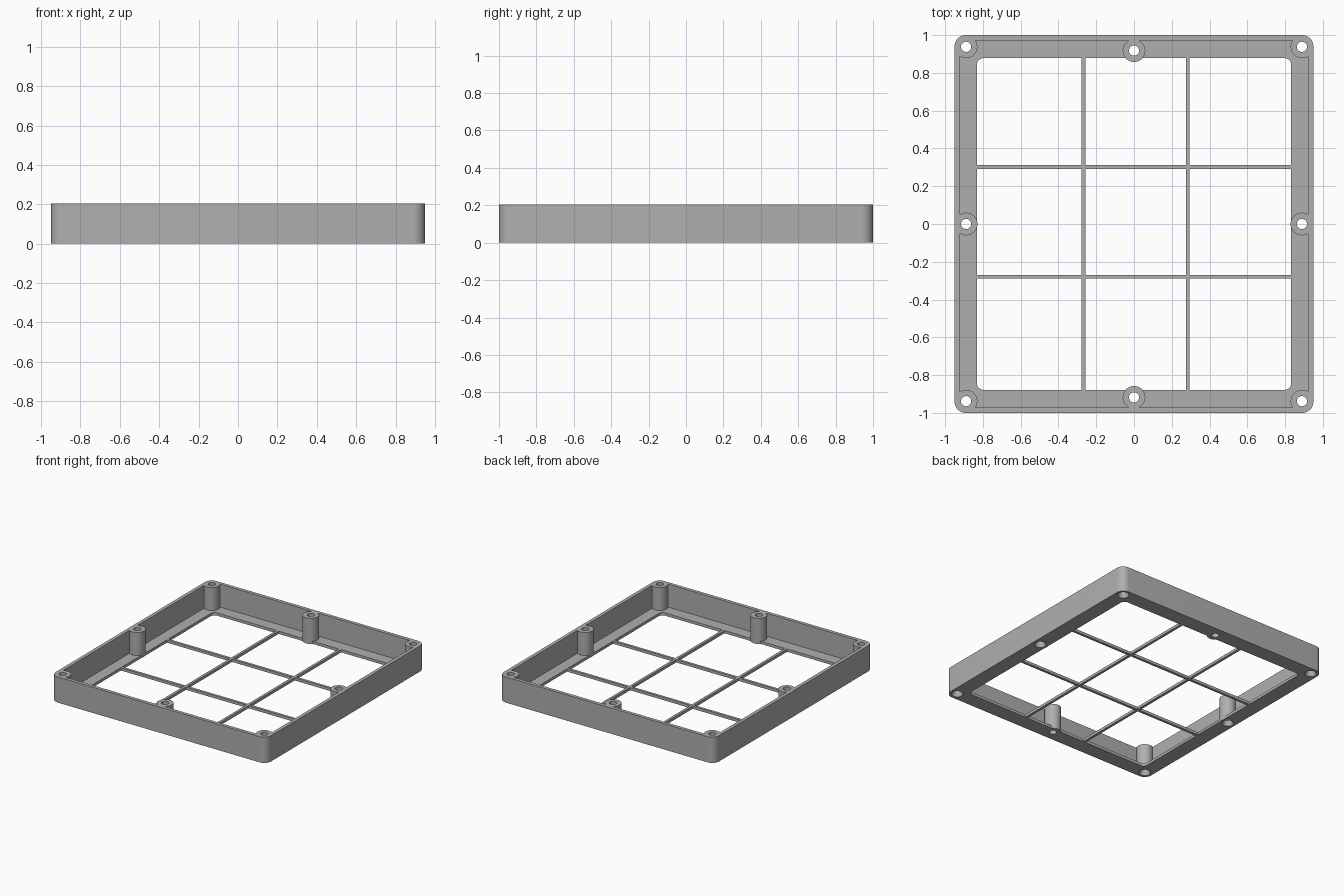
import bpy, bmesh, math
from mathutils import Matrix

cube = bpy.data.objects.get("Cube")
if cube:
    bpy.data.objects.remove(cube, do_unlink=True)

HALF_X, HALF_Y, HEIGHT = 0.95, 1.0, 0.205
WALL, FLOOR = 0.028, 0.022
OPEN_X, OPEN_Y = 0.832, 0.878
BOSS_R, HOLE_R = 0.06, 0.027

grey = bpy.data.materials.new("plain grey")
grey.use_nodes = True
grey.diffuse_color = (0.43, 0.43, 0.43, 1)
grey.node_tree.nodes["Principled BSDF"].inputs["Base Color"].default_value = grey.diffuse_color


def add_object(name, bm):
    bmesh.ops.recalc_face_normals(bm, faces=bm.faces)
    mesh = bpy.data.meshes.new(name)
    bm.to_mesh(mesh)
    bm.free()
    mesh.materials.append(grey)
    obj = bpy.data.objects.new(name, mesh)
    bpy.context.collection.objects.link(obj)
    return obj


def rounded_block(name, hx, hy, radius, z0, z1, steps=10):
    bm = bmesh.new()
    ring = []
    for corner, (sx, sy) in enumerate([(1, 1), (-1, 1), (-1, -1), (1, -1)]):
        for i in range(steps + 1):
            a = math.pi / 2 * (corner + i / steps)
            ring.append(bm.verts.new((sx * (hx - radius) + radius * math.cos(a),
                                      sy * (hy - radius) + radius * math.sin(a), z0)))
    face = bm.faces.new(ring)
    top = bmesh.ops.extrude_face_region(bm, geom=[face])["geom"]
    bmesh.ops.translate(bm, vec=(0, 0, z1 - z0),
                        verts=[v for v in top if isinstance(v, bmesh.types.BMVert)])
    return add_object(name, bm)


def pegs(name, points, r0, r1, z0, z1):
    bm = bmesh.new()
    for x, y in points:
        bmesh.ops.create_cone(bm, cap_ends=True, segments=40, radius1=r0, radius2=r1,
                              depth=z1 - z0, matrix=Matrix.Translation((x, y, (z0 + z1) / 2)))
    return add_object(name, bm)


def cut(target, cutter):
    mod = target.modifiers.new("cut", 'BOOLEAN')
    mod.operation = 'DIFFERENCE'
    mod.solver = 'EXACT'
    mod.object = cutter
    bpy.context.view_layer.objects.active = target
    bpy.ops.object.modifier_apply(modifier=mod.name)


# Screw positions: corners, middle of the sides, middle of front and back
sides = [(s * 0.889, y) for s in (-1, 1) for y in (-0.938, 0, 0.938)]
ends = [(0, s * 0.918) for s in (-1, 1)]
screws = sides + ends

# Frame with wall, floor flange and bosses left standing
frame = rounded_block("frame", HALF_X, HALF_Y, 0.06, 0, HEIGHT)
bosses = pegs("boss_keeper", screws, BOSS_R, BOSS_R, -0.3, 0.5)
pocket = rounded_block("pocket_cutter", HALF_X - WALL, HALF_Y - WALL, 0.032, FLOOR, 0.3)
opening = rounded_block("opening_cutter", OPEN_X, OPEN_Y, 0.035, -0.1, 0.25)
for cutter in (pocket, opening):
    cut(cutter, bosses)
    cut(frame, cutter)

# Through holes, with countersinks under the corner and side bosses
drills = pegs("drill_cutter", screws, HOLE_R, HOLE_R, -0.1, 0.4)
sinks = pegs("countersink_cutter", sides, 0.045, 0.02, -0.004, 0.045)
for cutter in (drills, sinks):
    cut(frame, cutter)
for helper in (bosses, pocket, opening, drills, sinks):
    bpy.data.objects.remove(helper, do_unlink=True)


# Thin grid bars across the opening
def bar(name, x, y, hx, hy):
    bm = bmesh.new()
    bmesh.ops.create_cube(bm, size=2, matrix=Matrix.Translation((x, y, FLOOR / 2))
                          @ Matrix.Diagonal((hx, hy, FLOOR / 2, 1)))
    return add_object(name, bm)


for label, x in (("right", -0.267), ("left", 0.285)):
    bar(label + "_long_bar", x, 0, 0.01, OPEN_Y)
for label, y in (("front", -0.279), ("back", 0.302)):
    bar(label + "_cross_bar", 0, y, OPEN_X, 0.01)

# Smooth round walls, sharp rims
bpy.ops.object.select_all(action='DESELECT')
frame.select_set(True)
bpy.context.view_layer.objects.active = frame
bpy.ops.object.shade_smooth_by_angle(angle=math.radians(30))
